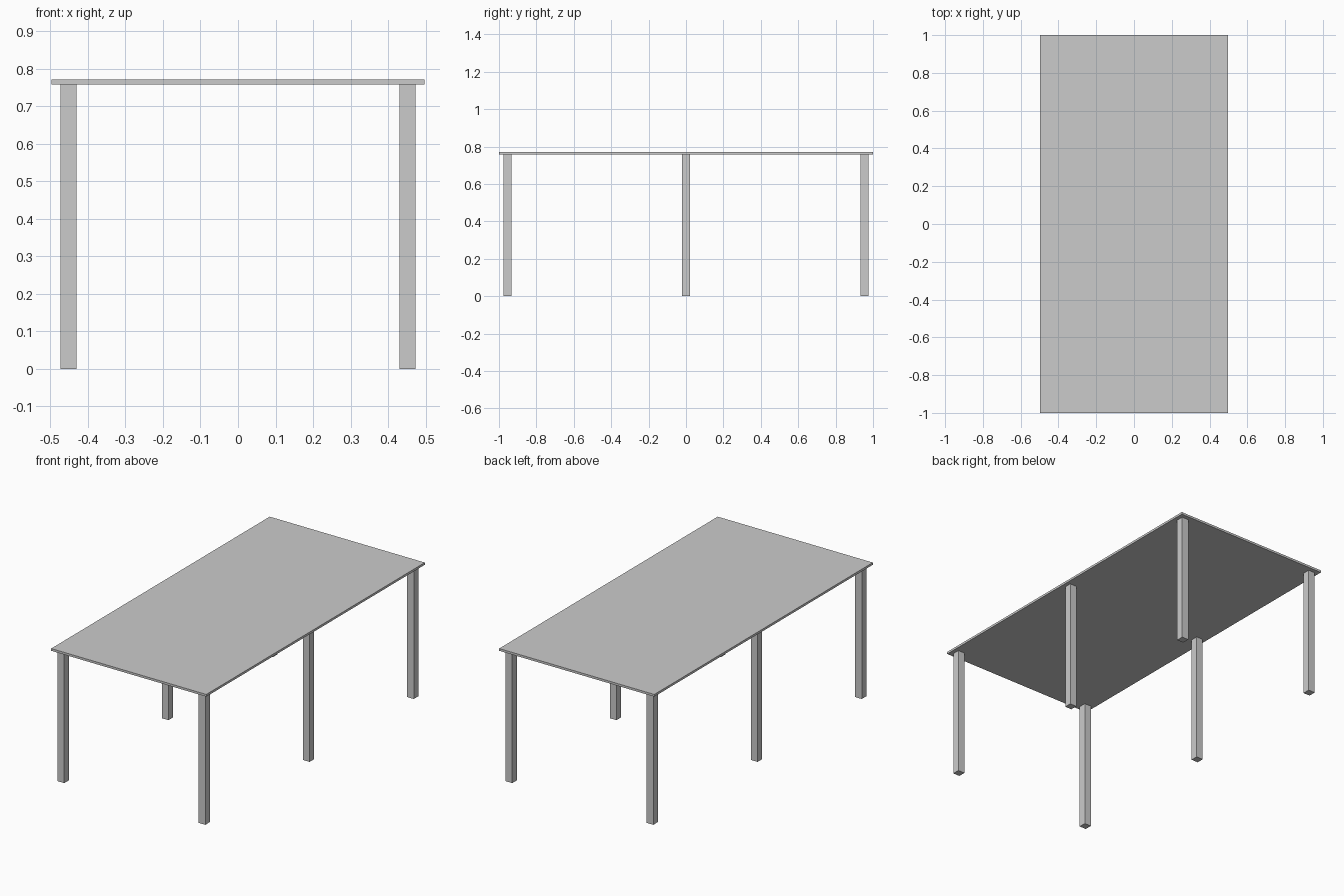
import bpy

if "Cube" in bpy.data.objects:
    bpy.data.objects.remove(bpy.data.objects["Cube"])


def box(name, x0, x1, y0, y1, z0, z1):
    bpy.ops.mesh.primitive_cube_add(
        size=1, location=((x0 + x1) / 2, (y0 + y1) / 2, (z0 + z1) / 2))
    ob = bpy.context.object
    ob.name = name
    ob.scale = (x1 - x0, y1 - y0, z1 - z0)
    bpy.ops.object.transform_apply(location=False, rotation=False, scale=True)
    return ob


TOP_Z, UNDER_Z = 0.771, 0.758
LEG = 0.0215  # half width of a leg

# Thin table top
box("table_top", -0.497, 0.497, -1, 1, UNDER_Z, TOP_Z)

# Three pairs of square legs
for row, y in (("front", -0.954), ("middle", 0), ("back", 0.954)):
    for side, x in (("left", -0.452), ("right", 0.452)):
        box(f"{row}_{side}_leg", x - LEG, x + LEG, y - LEG, y + LEG, 0, UNDER_Z)
